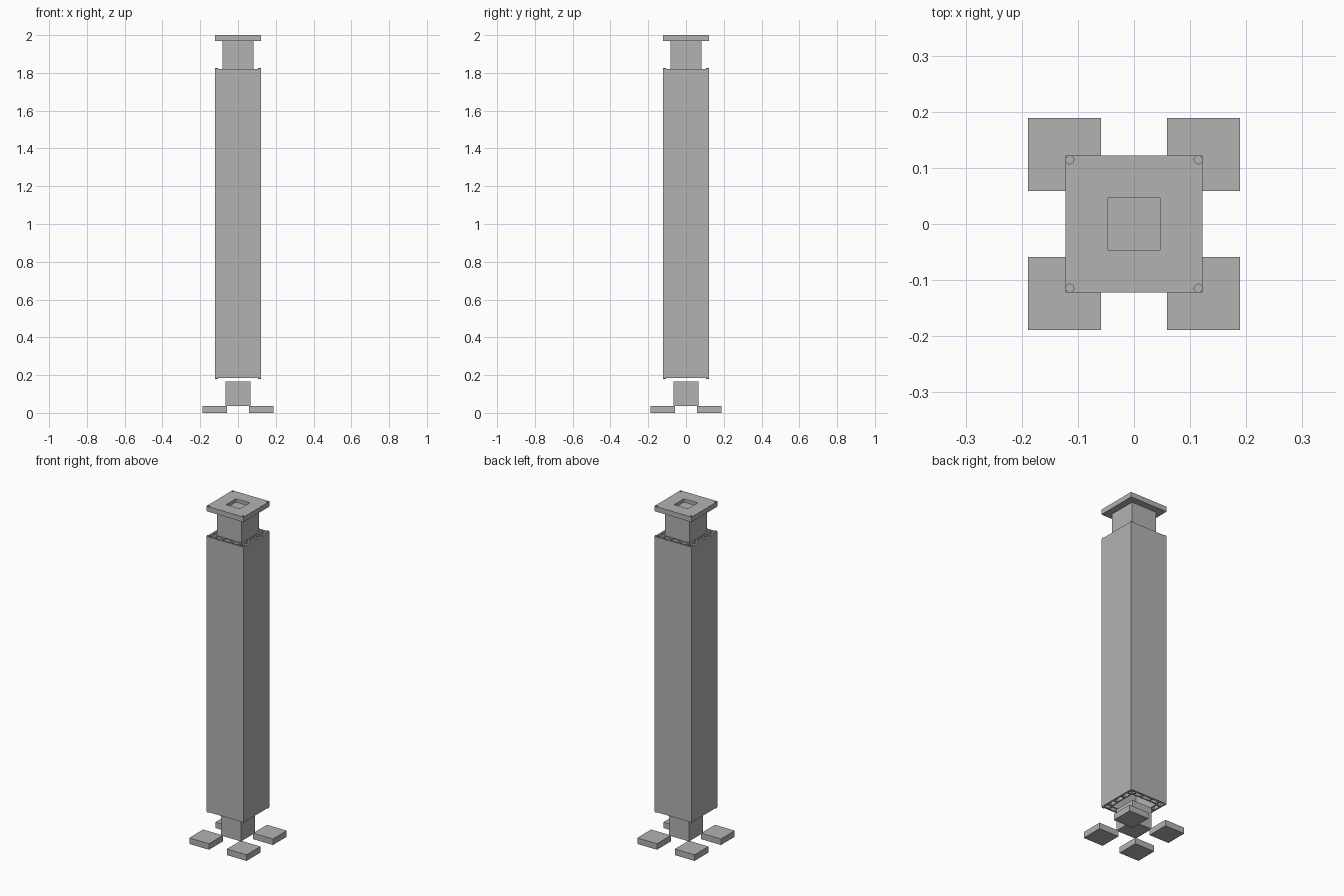
import bpy, bmesh
from math import pi
from mathutils import Matrix, Vector

if "Cube" in bpy.data.objects:
    bpy.data.objects.remove(bpy.data.objects["Cube"], do_unlink=True)

HALF = 0.1225       # half width of post and cap
PIN = 0.1145        # pin offset from the axis
PIN_R = 0.0075
BOTTOM, TOP = 0.185, 1.82
CORNERS = [(x, y) for x in (-1, 1) for y in (-1, 1)]

grey = bpy.data.materials.new("plain grey")
grey.use_nodes = True
colour = (0.45, 0.45, 0.45, 1)
grey.diffuse_color = colour
grey.node_tree.nodes["Principled BSDF"].inputs["Base Color"].default_value = colour


def finish(name, bm):
    bmesh.ops.recalc_face_normals(bm, faces=bm.faces)
    mesh = bpy.data.meshes.new(name)
    bm.to_mesh(mesh)
    bm.free()
    mesh.materials.append(grey)
    obj = bpy.data.objects.new(name, mesh)
    bpy.context.collection.objects.link(obj)
    return obj


def square_loft(name, profile, ring=False):
    """Join square sections (half width, height); a ring closes on itself."""
    bm = bmesh.new()
    loops = [[bm.verts.new((sx * h, sy * h, z))
              for sx, sy in ((-1, -1), (1, -1), (1, 1), (-1, 1))]
             for h, z in profile]
    pairs = list(zip(loops, loops[1:]))
    if ring:
        pairs.append((loops[-1], loops[0]))
    else:
        bm.faces.new(loops[0])
        bm.faces.new(loops[-1])
    for a, b in pairs:
        for i in range(4):
            j = (i + 1) % 4
            bm.faces.new((a[i], a[j], b[j], b[i]))
    return finish(name, bm)


def add_box(bm, low, high):
    low, high = Vector(low), Vector(high)
    size = Matrix.Diagonal((*(high - low), 1))
    return bmesh.ops.create_cube(
        bm, size=1, matrix=Matrix.Translation((low + high) / 2) @ size)["verts"]


def corner_cylinders(name, low, high):
    bm = bmesh.new()
    for x, y in CORNERS:
        bmesh.ops.create_cone(
            bm, cap_ends=True, segments=8, radius1=PIN_R, radius2=PIN_R,
            depth=high - low,
            matrix=Matrix.Translation((x * PIN, y * PIN, (low + high) / 2)))
    return finish(name, bm)


def hollow(name, outer, inner):
    return square_loft(name, [(outer, BOTTOM), (outer, TOP),
                              (inner, TOP), (inner, BOTTOM)], ring=True)


# Hollow post: outer wall, inner sleeve, ribs between them and corner pins
hollow("post_outer_wall", HALF, HALF - 0.01)
hollow("post_inner_sleeve", 0.09, 0.083)
bm = bmesh.new()
for turn in range(4):
    spin = Matrix.Rotation(turn * pi / 2, 3, 'Z')
    for x in (-0.08, -0.03, 0.03, 0.08):
        verts = add_box(bm, (x - 0.004, 0.088, BOTTOM), (x + 0.004, 0.115, TOP))
        bmesh.ops.rotate(bm, verts=verts, matrix=spin)
finish("post_ribs", bm)
corner_cylinders("post_corner_pins", BOTTOM - 0.005, TOP + 0.005)

# Top cap: plug, plate and shallow square pocket, with drilled corners
cap = square_loft("top_cap", [(0.082, TOP), (0.082, 1.97), (HALF, 1.97),
                              (HALF, 2), (0.046, 2), (0.046, 1.98)])
drill = corner_cylinders("cap_hole_cutter", 1.95, 2.02)
drill.hide_render = True
drill.hide_viewport = True
drill.display_type = 'WIRE'
cut = cap.modifiers.new("corner_holes", 'BOOLEAN')
cut.operation = 'DIFFERENCE'
cut.solver = 'EXACT'
cut.object = drill

# Base: plug standing on the inner corners of four square feet
square_loft("base_plug", [(0.066, 0.036), (0.066, 0.165)])
for x, y in CORNERS:
    bm = bmesh.new()
    add_box(bm, (-0.065, -0.065, 0), (0.065, 0.065, 0.036))
    side = "left" if x > 0 else "right"
    end = "back" if y > 0 else "front"
    finish(f"{end}_{side}_foot", bm).location = (x * 0.1235, y * 0.1235, 0)
